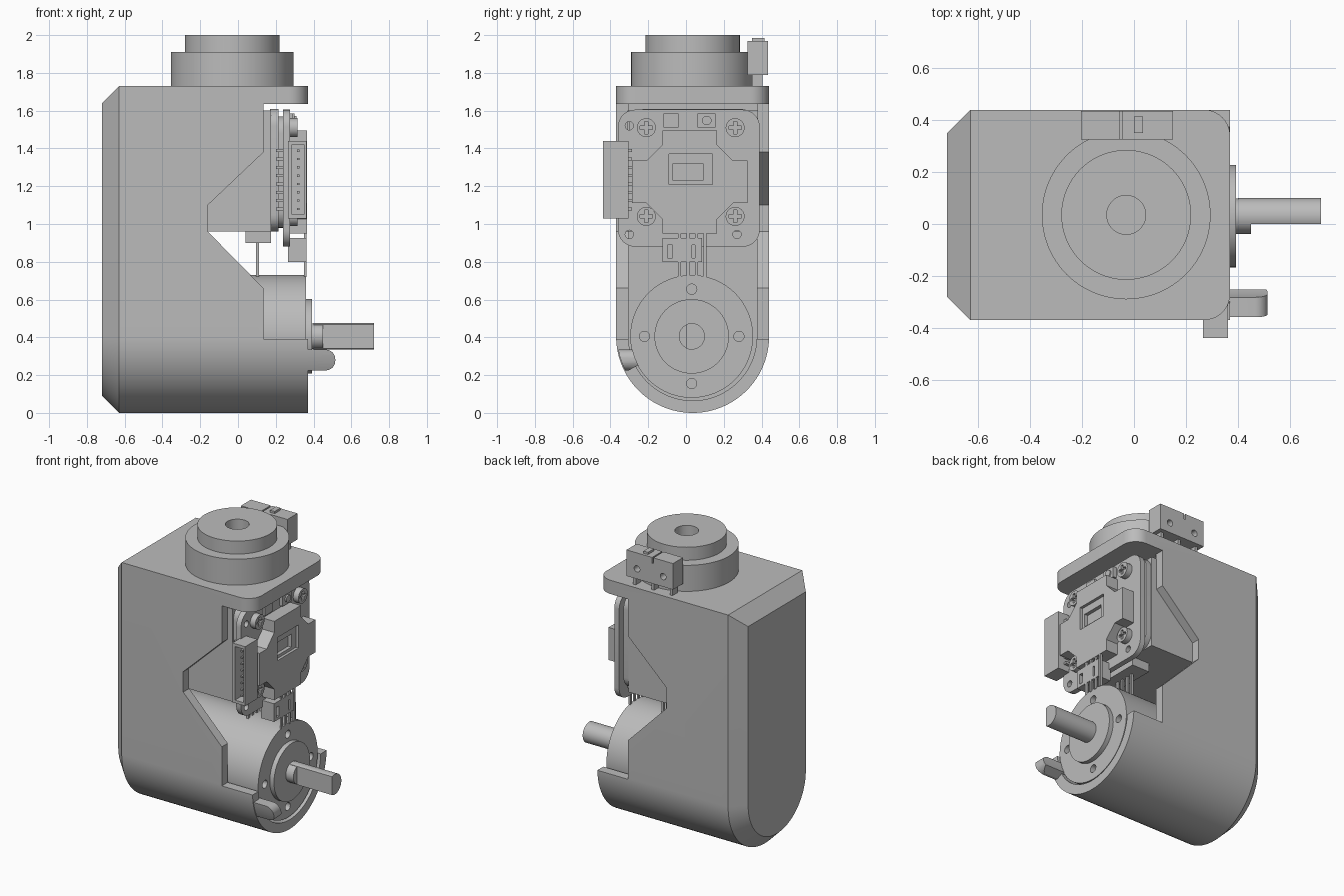
import bpy, bmesh
from math import cos, sin, pi, radians

old = bpy.data.objects.get("Cube")
if old:
    bpy.data.objects.remove(old, do_unlink=True)

grey = bpy.data.materials.new("plain_grey")
grey.use_nodes = True
COLOUR = (0.5, 0.5, 0.5, 1)
grey.diffuse_color = COLOUR
grey.node_tree.nodes["Principled BSDF"].inputs["Base Color"].default_value = COLOUR

CY, CZ, R = 0.035, 0.405, 0.405   # axis and outer radius of the rounded base


def prism(name, rings, axis):
    """Loft equal-length 2D outlines placed at positions along an axis."""
    place = {"x": lambda t, u, v: (t, u, v),
             "y": lambda t, u, v: (u, t, v),
             "z": lambda t, u, v: (u, v, t)}[axis]
    bm = bmesh.new()
    loops = [[bm.verts.new(place(t, u, v)) for u, v in pts] for t, pts in rings]
    n = len(loops[0])
    for a, b in zip(loops, loops[1:]):
        for i in range(n):
            j = (i + 1) % n
            bm.faces.new((a[i], a[j], b[j], b[i]))
    bm.faces.new(loops[0][::-1])
    bm.faces.new(loops[-1])
    bmesh.ops.recalc_face_normals(bm, faces=bm.faces)
    me = bpy.data.meshes.new(name)
    bm.to_mesh(me)
    bm.free()
    ob = bpy.data.objects.new(name, me)
    bpy.context.collection.objects.link(ob)
    me.materials.append(grey)
    smooth(ob)
    return ob


def smooth(ob):
    ob.data.shade_smooth()
    ob.data.set_sharp_from_angle(angle=radians(25))


def slab(name, pts, axis, a, b):
    return prism(name, [(a, pts), (b, pts)], axis)


def arc(u, v, r, start, end, n):
    angles = [radians(start + (end - start) * i / n) for i in range(n + 1)]
    return [(u + r * cos(a), v + r * sin(a)) for a in angles]


def cyl(name, u, v, r, axis, a, b, n=64):
    return slab(name, arc(u, v, r, 0, 360, n)[:-1], axis, a, b)


def box(name, x, y, z):
    return slab(name, [(x[0], y[0]), (x[1], y[0]), (x[1], y[1]), (x[0], y[1])], "z", *z)


def rounded(u, v, r):
    """Rounded rectangle outline."""
    pts = []
    for cu, cv, s in ((u[1] - r, v[1] - r, 0), (u[0] + r, v[1] - r, 90),
                      (u[0] + r, v[0] + r, 180), (u[1] - r, v[0] + r, 270)):
        pts += arc(cu, cv, r, s, s + 90, 8)
    return pts


def carve(ob, cutters, operation="DIFFERENCE"):
    """Apply booleans and discard the cutters."""
    for c in cutters:
        c.hide_render = True
        mod = ob.modifiers.new("cut", "BOOLEAN")
        mod.operation, mod.object, mod.solver = operation, c, "EXACT"
    bpy.context.view_layer.update()
    dg = bpy.context.evaluated_depsgraph_get()
    me = bpy.data.meshes.new_from_object(ob.evaluated_get(dg))
    ob.modifiers.clear()
    ob.data = me
    for c in cutters:
        bpy.data.objects.remove(c, do_unlink=True)
    smooth(ob)
    return ob


def shell_outline(r, top):
    return arc(CY, CZ, r, 180, 360, 48) + [(CY + r, top), (CY - r, top)]


# Housing: chamfered closed end, hollow, open at the shaft end
housing = prism("housing", [(-0.72, shell_outline(R - 0.09, 1.64)),
                            (-0.63, shell_outline(R, 1.73)),
                            (0.37, shell_outline(R, 1.73))], "x")
cavity = slab("cavity_cutter", shell_outline(0.34, 1.635), "x", -0.64, 0.6)
window = slab("window_cutter", [(0.135, 1.635), (0.135, 1.38), (-0.16, 1.1), (-0.16, 0.96),
                                (0.135, 0.66), (0.135, 0.39), (0.6, 0.39), (0.6, 1.635)],
              "y", -0.6, 0.6)
corners = []
for s in (-1, 1):
    pts = [(0.27 + u, CY + s * (0.305 + v)) for u, v in arc(0, 0, 0.1, 0, 90, 10)]
    pts += [(0.27, CY + s * 0.5), (0.5, CY + s * 0.5), (0.5, CY + s * 0.305)]
    corners.append(slab("corner_cutter", pts, "z", 1.5, 1.9))
carve(housing, [cavity, window] + corners)

# Top turntable with a centre bore
cyl("turntable_base", -0.03, CY, 0.325, "z", 1.72, 1.91, 96)
turntable = cyl("turntable_top", -0.03, CY, 0.25, "z", 1.85, 2.0, 96)
carve(turntable, [cyl("bore_cutter", -0.03, CY, 0.075, "z", 1.9, 2.1)])

# Limit switch behind the turntable
switch = box("limit_switch", (-0.205, 0.15), (0.325, 0.435), (1.79, 1.97))
carve(switch, [cyl("hole_cutter", x, 1.86, 0.022, "y", 0.2, 0.6, 24) for x in (-0.13, 0.07)]
      + [box("groove_cutter", (-0.055, -0.045), (0.3, 0.5), (1.93, 2.0))])
box("switch_button", (0.0, 0.035), (0.35, 0.415), (1.96, 1.985))
for x in (-0.17, -0.03, 0.11):
    box("switch_leg", (x - 0.01, x + 0.01), (0.35, 0.405), (1.72, 1.8))

# Drive motor with bolt holes, boss and flatted shaft
motor = cyl("drive_motor", CY - 0.005, CZ, 0.325, "x", -0.5, 0.36, 96)
carve(motor, [cyl("bolt_cutter", u, v, 0.027, "x", 0.26, 0.5, 24)
              for u, v in arc(0.03, CZ, 0.25, 0, 270, 3)])
cyl("motor_boss", 0.03, CZ, 0.197, "x", 0.3, 0.392)
cyl("shaft_root", 0.03, CZ, 0.068, "x", 0.35, 0.45, 48)
slab("shaft", arc(0.03, CZ, 0.07, -115, 115, 36), "x", 0.4, 0.72)

# Rounded stop tab on the collar
tab = slab("stop_tab", arc(CY, CZ, 0.4, 189, 208, 8) + arc(CY, CZ, 0.325, 208, 189, 8),
           "x", 0.3, 0.6)
carve(tab, [slab("tab_limit", rounded((0.25, 0.515), (0.225, 0.335), 0.05), "y", -0.6, 0.2)],
      "INTERSECT")

# Upper motor inside the housing with its rounded end cap and circuit board
box("upper_motor", (-0.6, 0.175), (-0.31, 0.38), (0.96, 1.6))
slab("motor_end_cap", rounded((-0.3, 0.375), (0.96, 1.61), 0.09), "x", 0.17, 0.215)
slab("spacer", rounded((-0.27, 0.33), (0.98, 1.57), 0.09), "x", 0.21, 0.245)
board = slab("circuit_board", rounded((-0.36, 0.39), (0.88, 1.605), 0.09), "x", 0.238, 0.275)
carve(board, [cyl("board_hole_cutter", u, v, 0.022, "x", 0.1, 0.4, 20)
              for u, v in ((-0.3, 1.52), (-0.3, 0.945), (0.27, 0.945))])

# Driver cover with notched corners and a stepped recess
N = 0.11
cover_pts = []
u0, u1, v0, v1 = -0.285, 0.325, 0.95, 1.495
for cu, cv, su, sv in ((u0, v0, 1, 1), (u1, v0, -1, 1), (u1, v1, -1, -1), (u0, v1, 1, -1)):
    notch = [(cu, cv + sv * (N + 0.05)), (cu + su * N * 0.7, cv + sv * (N + 0.05)),
             (cu + su * (N + 0.05), cv + sv * N * 0.7), (cu + su * (N + 0.05), cv)]
    cover_pts += notch if su == sv else notch[::-1]
cover = slab("driver_cover", cover_pts, "x", 0.27, 0.365)
carve(cover, [box("recess_cutter", (0.345, 0.5), (-0.09, 0.14), (1.21, 1.37)),
              box("pocket_cutter", (0.32, 0.5), (-0.07, 0.09), (1.23, 1.32))])

# Cross-head screws at the four corners
for y in (-0.21, 0.26):
    for z in (1.04, 1.51):
        screw = cyl("screw", y, z, 0.05, "x", 0.26, 0.315, 32)
        carve(screw, [box("slot_cutter", (0.295, 0.4), (y - a, y + a), (z - b, z + b))
                      for a, b in ((0.033, 0.009), (0.009, 0.033))])

# Small board parts above the cover
box("button_body", (0.27, 0.3), (0.06, 0.155), (1.51, 1.585))
cyl("button", 0.11, 1.548, 0.025, "x", 0.29, 0.31, 24)
box("chip", (0.27, 0.29), (-0.12, -0.04), (1.51, 1.585))

# Side connector, open outward, with pins and solder legs
plug = box("side_connector", (0.265, 0.363), (-0.44, -0.305), (1.03, 1.44))
carve(plug, [box("socket_cutter", (0.285, 0.35), (-0.6, -0.335), (1.05, 1.42))])
for i in range(8):
    z = 1.08 + i * 0.044
    box("connector_pin", (0.313, 0.325), (-0.42, -0.32), (z - 0.006, z + 0.006))
    box("solder_leg", (0.275, 0.315), (-0.31, -0.285), (z - 0.008, z + 0.008))
    box("rear_pin", (0.2, 0.24), (-0.33, -0.315), (z - 0.008, z + 0.008))

# Lower connector and motor leads
lower = box("lower_connector", (0.265, 0.363), (-0.125, 0.085), (0.8, 0.925))
carve(lower, [box("key_cutter", (0.34, 0.5), (y - 0.014, y + 0.014), (0.82, 0.89))
              for y in (-0.085, 0.045)])
box("inner_connector", (0.04, 0.175), (-0.125, 0.195), (0.9, 0.965))
for i in range(4):
    y = -0.035 + i * 0.045
    box("lower_lead", (0.35, 0.363), (y - 0.008, y + 0.008), (0.72, 0.96))
    box("inner_lead", (0.095, 0.11), (y - 0.008, y + 0.008), (0.7, 0.91))
